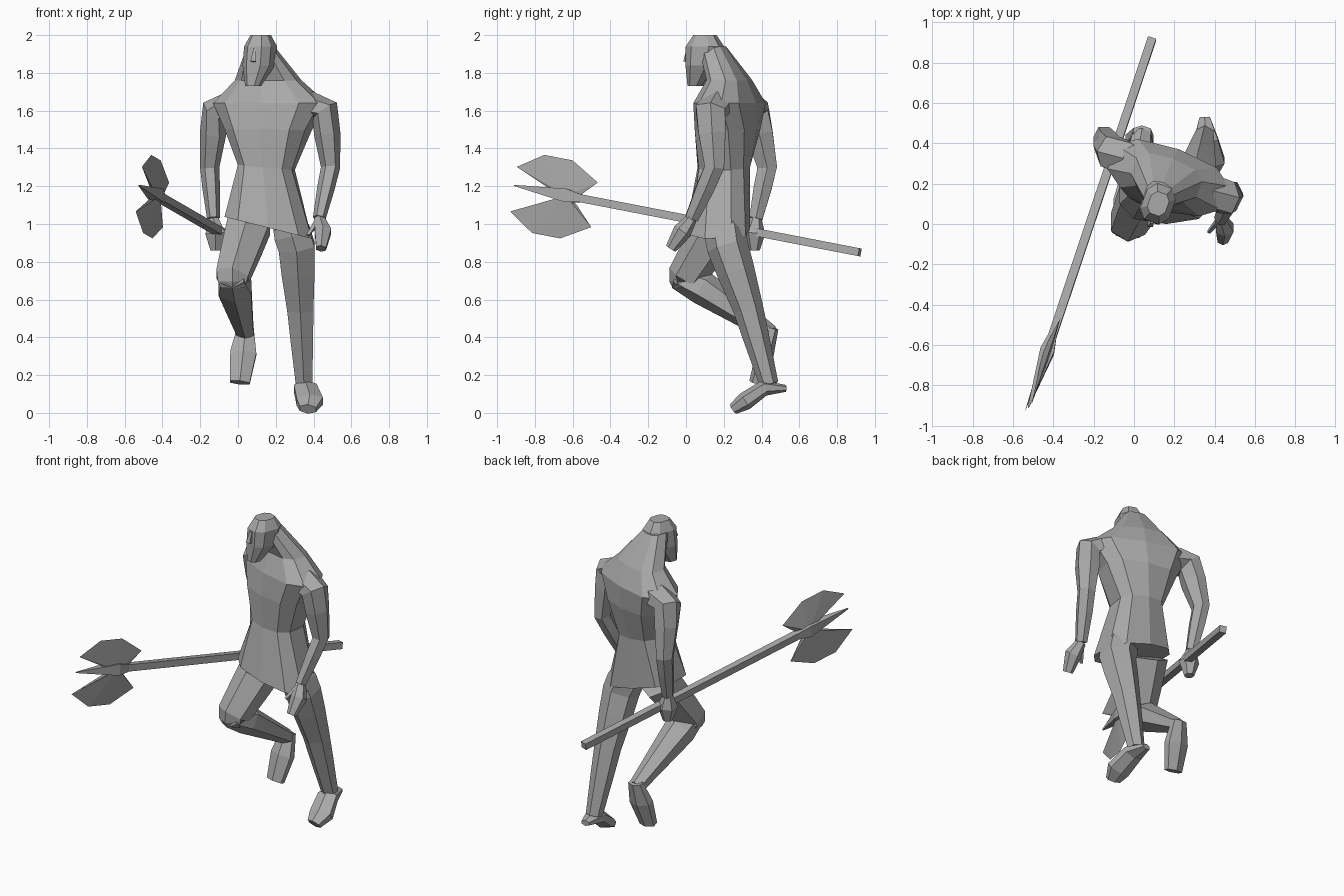
import bpy, math
from mathutils import Vector, Matrix

cube = bpy.data.objects.get("Cube")
if cube:
    bpy.data.objects.remove(cube, do_unlink=True)

stone = bpy.data.materials.new("stone_grey")
stone.use_nodes = True
stone.diffuse_color = (.4, .4, .4, 1)
stone.node_tree.nodes["Principled BSDF"].inputs["Base Color"].default_value = stone.diffuse_color


def make(name, verts, faces):
    mesh = bpy.data.meshes.new(name)
    mesh.from_pydata(verts, [], faces)
    mesh.materials.append(stone)
    obj = bpy.data.objects.new(name, mesh)
    bpy.context.collection.objects.link(obj)


def skin(name, rings):
    """Join rings of equal length into a closed tube."""
    count = len(rings[0])
    verts = [vert for ring in rings for vert in ring]
    faces = []
    for start in range(0, len(verts) - count, count):
        for i in range(count):
            j = (i + 1) % count
            faces.append((start + i, start + j, start + count + j, start + count + i))
    faces.append(tuple(reversed(range(count))))
    faces.append(tuple(range(len(verts) - count, len(verts))))
    make(name, verts, faces)


def oval(sides, width, depth, square=1):
    """Points of a flat oval; a low square value makes it boxier."""
    points = []
    for i in range(sides):
        angle = math.tau * (i + .5) / sides
        c, s = math.cos(angle), math.sin(angle)
        points.append(Vector((width * math.copysign(abs(c) ** square, c),
                              depth * math.copysign(abs(s) ** square, s), 0)))
    return points


def limb(name, joints, widths, flat=1, sides=6, swell=0, wide_axis=(1, 0, 0)):
    """Tube through the joints, with a muscle ring swelling between each pair."""
    path, sizes = [Vector(joints[0])], [widths[0]]
    for i in range(1, len(joints)):
        end = Vector(joints[i])
        if swell:
            path.append(path[-1].lerp(end, .4))
            sizes.append((sizes[-1] + widths[i]) / 2 * (1 + swell))
        path.append(end)
        sizes.append(widths[i])
    rings = []
    for i, (point, size) in enumerate(zip(path, sizes)):
        along = (path[min(i + 1, len(path) - 1)] - path[max(i - 1, 0)]).normalized()
        across = Vector(wide_axis)
        across = (across - along * across.dot(along)).normalized()
        deep = along.cross(across)
        rings.append([point + across * p.x + deep * p.y
                      for p in oval(sides, size, size * flat)])
    skin(name, rings)


def body(name, levels, sides, slope):
    """Stack of level ovals (x, y, z, width, depth), turning with height."""
    rings = []
    for x, y, z, width, depth in levels:
        twist = max(0, min(1, (z - 1.1) * 2))
        turn = Matrix.Rotation(math.radians(-20 * twist), 3, 'Z')
        ring = []
        for p in oval(sides, width, depth, .75):
            p.z = slope * p.x * (1 - twist) ** 2
            ring.append(turn @ p + Vector((x, y, z)))
        rings.append(ring)
    skin(name, rings)


# Tunic and torso: hem, waist, chest, shoulders, neck
body("torso", [
    (.16, .17, .98, .24, .17),
    (.15, .2, 1.3, .15, .14),
    (.16, .22, 1.5, .23, .16),
    (.17, .23, 1.64, .31, .15),
    (.16, .23, 1.76, .18, .1),
    (.12, .14, 1.94, .07, .07)], sides=10, slope=-.25)

# Head: beard, jaw, brow, crown
body("head", [
    (.08, .05, 1.73, .04, .04),
    (.11, .09, 1.84, .08, .09),
    (.12, .1, 1.94, .08, .1),
    (.12, .1, 2, .05, .06)], sides=8, slope=0)
limb("nose", [(.09, .01, 1.93), (.08, 0, 1.86)], [.01, .02], sides=4)

# Joints of the limbs
left_shoulder = Vector((.46, .13, 1.6))
left_elbow = Vector((.49, .15, 1.3))
left_wrist = Vector((.43, .03, 1.03))
right_shoulder = Vector((-.12, .36, 1.6))
right_elbow = Vector((-.15, .43, 1.3))
right_wrist = Vector((-.13, .37, 1.03))
left_hip = Vector((.27, .2, 1))
left_thigh = Vector((.31, .22, .88))
left_knee = Vector((.33, .33, .55))
left_ankle = Vector((.35, .44, .15))
right_hip = Vector((.06, .18, 1))
right_knee = Vector((-.03, 0, .72))
right_ankle = Vector((.04, .45, .42))

# Arms, growing out of sloping shoulders
across_shoulders = (left_shoulder - right_shoulder).normalized()
for name, outward, joints in (
        ("left_arm", across_shoulders, (left_shoulder, left_elbow, left_wrist)),
        ("right_arm", -across_shoulders, (right_shoulder, right_elbow, right_wrist))):
    root = joints[0] - outward * .15 + Vector((0, 0, .04))
    limb(name, [root, *joints], [.08, .09, .06, .04], flat=.85, swell=.1,
         wide_axis=(0, 1, 0))

# Hands: open left hand with a thumb, right fist on the haft
palm = Vector((.45, -.02, .96))
limb("left_hand", [left_wrist, palm, (.44, -.08, .87)], [.03, .05, .03])
limb("left_thumb", [left_wrist, (.37, -.04, .94)], [.02, .01], sides=4)
fist = Vector((-.12, .36, .95))
limb("right_hand", [right_wrist, fist, fist - Vector((0, 0, .09))], [.03, .06, .03])

# Left leg, trailing
limb("left_leg", [left_hip, left_thigh, left_knee, left_ankle], [.1, .11, .08, .05],
     swell=.06)
heel = left_ankle + Vector((0, .09, -.02))
ball = Vector((.38, .31, .06))
limb("left_foot", [heel, left_ankle.lerp(ball, .2), ball, (.37, .25, .02)],
     [.03, .07, .08, .05], flat=.6)

# Right leg, raised with the shin folded back
limb("right_thigh", [right_hip, right_knee, right_knee - Vector((0, 0, .06))],
     [.13, .1, .07], swell=.04)
limb("right_shin", [right_knee - Vector((0, .05, 0)), right_knee.lerp(right_ankle, .2),
                    right_ankle], [.07, .1, .05], flat=.9)
right_toe = Vector((.01, .37, .16))
limb("right_foot", [right_ankle + Vector((0, .01, .03)), right_ankle.lerp(right_toe, .4),
                    right_toe], [.05, .08, .06], flat=.6)

# Axe haft and spike, on one slanted line
butt = Vector((.09, .92, .85))
hub = Vector((-.43, -.63, 1.15))
forward = (hub - butt).normalized()
upward = (Vector((0, 0, 1)) - forward * forward.z).normalized()
sideways = forward.cross(upward)
limb("axe_haft", [butt, hub], [.03, .03], sides=4)
limb("axe_spike", [hub - forward * .08, hub, hub + forward * .3], [.03, .05, .004], sides=4)

# Twin blades: a thick hub tapering to a thin rim, mirrored across the haft
outline = [(-.06, .02), (-.16, .12), (0, .21), (.16, .21), (.3, .12), (.05, .02)]
for name, flip in (("upper_blade", 1), ("lower_blade", -1)):
    lean = sideways * -.01 * flip - upward * .02
    verts = [hub + forward * s + upward * t * flip + lean for s, t in outline]
    verts += [hub + sideways * .02, hub - sideways * .02]
    count = len(outline)
    faces = []
    for i in range(count):
        j = (i + 1) % count
        faces += [(i, j, count), (j, i, count + 1)]
    make(name, verts, faces)
